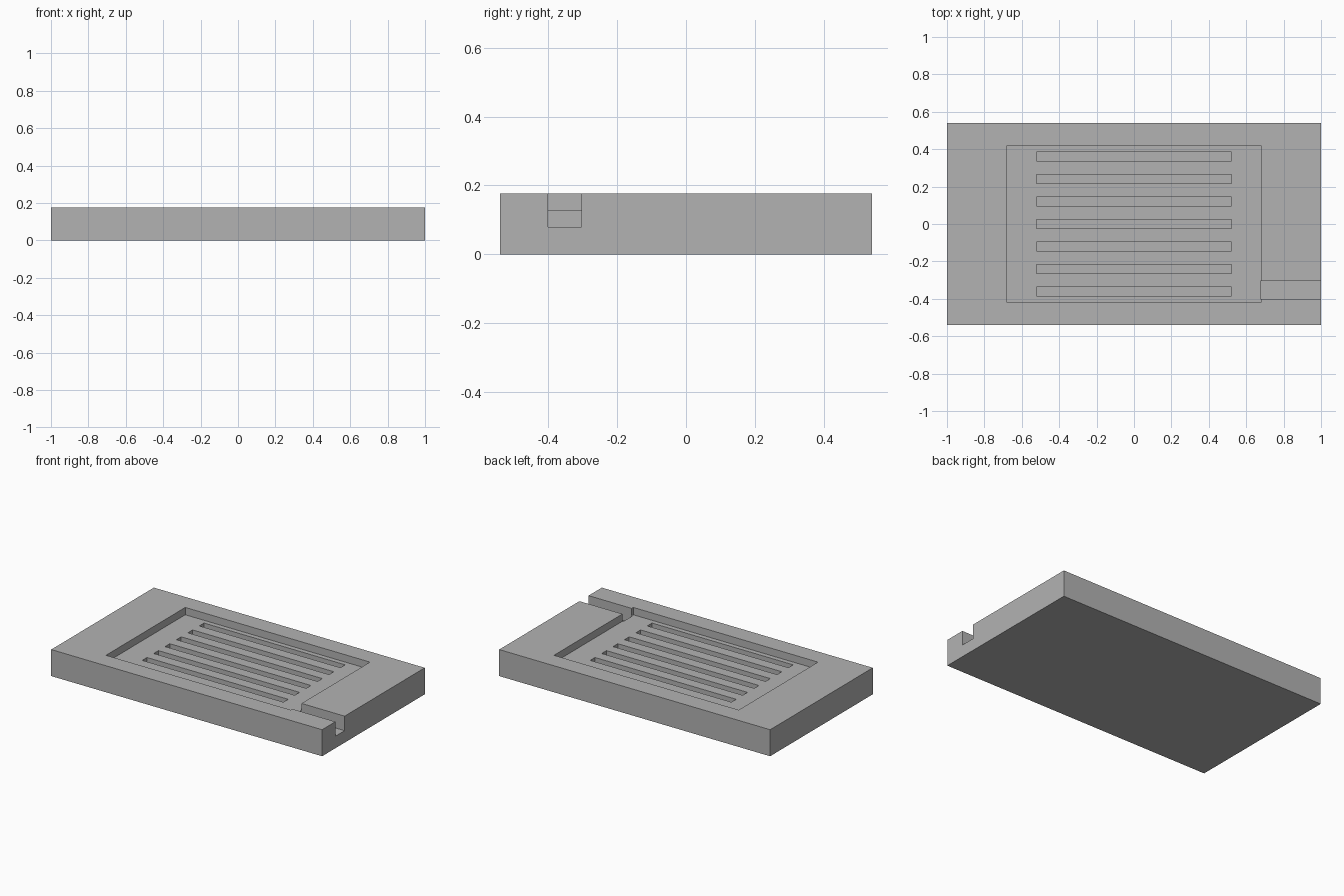
import bpy

if "Cube" in bpy.data.objects:
    bpy.data.objects.remove(bpy.data.objects["Cube"], do_unlink=True)

HEIGHT, POCKET_FLOOR, GROOVE_FLOOR = 0.177, 0.128, 0.08
TOP = 0.3  # cutters reach above the block


def box(name, x0, x1, y0, y1, z0, z1):
    bpy.ops.mesh.primitive_cube_add(
        size=1, location=((x0 + x1) / 2, (y0 + y1) / 2, (z0 + z1) / 2))
    obj = bpy.context.object
    obj.name = obj.data.name = name
    obj.scale = (x1 - x0, y1 - y0, z1 - z0)
    bpy.ops.object.transform_apply(location=True, rotation=False, scale=True)
    return obj


def cut(target, cutter):
    # Subtract the cutter, then discard it
    mod = target.modifiers.new(cutter.name, "BOOLEAN")
    mod.operation = "DIFFERENCE"
    mod.solver = "EXACT"
    mod.object = cutter
    cutter.hide_render = True
    bpy.context.view_layer.objects.active = target
    bpy.ops.object.modifier_apply(modifier=mod.name)
    bpy.data.objects.remove(cutter, do_unlink=True)


# Solid block
block = box("tray_block", -1, 1, -0.541, 0.541, 0, HEIGHT)

# Shallow rectangular pocket
cut(block, box("pocket", -0.682, 0.682, -0.418, 0.418, POCKET_FLOOR, TOP))

# Row of long slots in the pocket floor
for i in range(-3, 4):
    y = i * 0.1203
    cut(block, box("slot", -0.521, 0.521, y - 0.025, y + 0.025, GROOVE_FLOOR, TOP))

# Channel from the pocket out through the side
cut(block, box("channel", 0.676, 1.1, -0.401, -0.304, GROOVE_FLOOR, TOP))

# Plain grey finish
grey = bpy.data.materials.new("plain_grey")
grey.use_nodes = True
colour = (0.45, 0.45, 0.45, 1)
grey.diffuse_color = colour
grey.node_tree.nodes["Principled BSDF"].inputs["Base Color"].default_value = colour
block.data.materials.clear()
block.data.materials.append(grey)
for face in block.data.polygons:
    face.material_index = 0
    face.use_smooth = False
